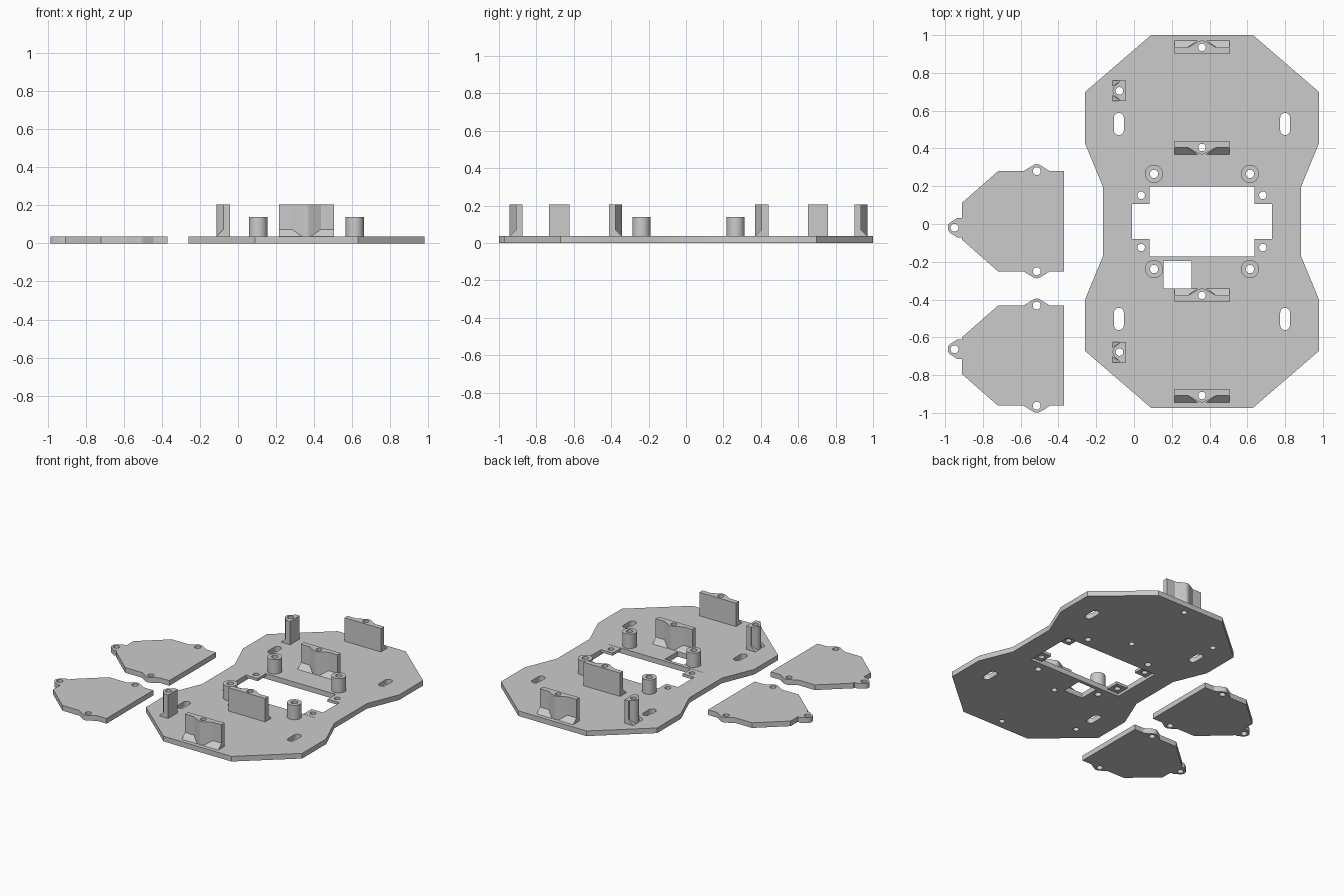
import bpy, bmesh, math

if "Cube" in bpy.data.objects:
    bpy.data.objects.remove(bpy.data.objects["Cube"])

T = 0.037           # plate thickness
TOP = 0.205         # bracket height
CX, CY = 0.36, 0.0135   # centre of the main plate

grey = bpy.data.materials.new("light grey plastic")
grey.diffuse_color = (0.6, 0.6, 0.6, 1)
grey.use_nodes = True
grey.node_tree.nodes["Principled BSDF"].inputs["Base Color"].default_value = grey.diffuse_color


def arc(cx, cy, r, a0, a1, n):
    """Points on an arc, angles in degrees."""
    return [(cx + r * math.cos(math.radians(a0 + (a1 - a0) * i / n)),
             cy + r * math.sin(math.radians(a0 + (a1 - a0) * i / n))) for i in range(n + 1)]


def circle(x, y, r, n=24):
    return arc(x, y, r, 0, 360, n)[:-1]


def slot(x, y, r, h):
    return arc(x, y + h, r, 0, 180, 10) + arc(x, y - h, r, 180, 360, 10)


def rect(x0, y0, x1, y1):
    return [(x0, y0), (x1, y0), (x1, y1), (x0, y1)]


def add_prism(bm, loops, z0, z1, bottom=True):
    """Extrude an outline (first loop) with holes (other loops)."""
    rings, edges = [], []
    for loop in loops:
        ring = [bm.verts.new((x, y, z0)) for x, y in loop]
        edges += [bm.edges.new((ring[i - 1], ring[i])) for i in range(len(ring))]
        rings.append(ring)
    res = bmesh.ops.triangle_fill(bm, use_beauty=True, edges=edges)
    caps = [f for f in res["geom"] if isinstance(f, bmesh.types.BMFace)]
    up = {v: bm.verts.new((v.co.x, v.co.y, z1)) for ring in rings for v in ring}
    for f in caps:
        bm.faces.new([up[v] for v in reversed(f.verts)])
    for ring in rings:
        for i in range(len(ring)):
            a, b = ring[i - 1], ring[i]
            bm.faces.new((a, b, up[b], up[a]))
    if not bottom:
        bmesh.ops.delete(bm, geom=caps, context='FACES_ONLY')


def finish(bm, name, loc=(0, 0, 0), rot=0):
    bmesh.ops.recalc_face_normals(bm, faces=bm.faces)
    me = bpy.data.meshes.new(name)
    bm.to_mesh(me)
    bm.free()
    me.materials.append(grey)
    ob = bpy.data.objects.new(name, me)
    bpy.context.collection.objects.link(ob)
    ob.location, ob.rotation_euler = loc, (0, 0, rot)
    bpy.ops.object.select_all(action='DESELECT')
    ob.select_set(True)
    bpy.context.view_layer.objects.active = ob
    bpy.ops.object.shade_smooth_by_angle(angle=math.radians(25))
    return ob


def prism(name, loops, z0, z1, bottom=True):
    bm = bmesh.new()
    add_prism(bm, loops, z0, z1, bottom)
    return finish(bm, name)


def bracket(name, x, y, rot, half, base):
    """Upright wall with a rounded boss on its +y side and two foot wedges."""
    r = 0.036
    bm = bmesh.new()
    a = math.degrees(math.acos(r / base))
    outline = [(-half, 0), (-half, -0.035), (half, -0.035), (half, 0), (base, 0)]
    outline += arc(0, 0, r, a, 180 - a, 8) + [(-base, 0)]
    add_prism(bm, [outline, circle(0, 0, 0.02)], T, TOP, False)
    for s in (-1, 1):
        pts = [(half, 0, T), (base, 0, T), (0.024, r, T), (half, r, T),
               (half, 0, T + r), (base, 0, T + r)]
        vs = [bm.verts.new((s * px, py, pz)) for px, py, pz in pts]
        bmesh.ops.convex_hull(bm, input=vs)
    finish(bm, name, (x, y, 0), rot)


SIGNS = [(sx, sy) for sx in (-1, 1) for sy in (-1, 1)]

# positions of the upright parts
brackets = [(CX, 0.935, 0), (CX, 0.405, math.pi), (CX, -0.378, 0), (CX, -0.908, math.pi)]
posts = [(-0.077, 0.705), (-0.077, -0.678)]
standoffs = [(CX + sx * 0.254, CY + sy * 0.252) for sx, sy in SIGNS]

# main plate: one quarter of the outline, mirrored both ways
q = [(0.27, 0.9865), (0.62, 0.685), (0.62, 0.415), (0.525, 0.185)]
outline = q + [(x, -y) for x, y in reversed(q)]
outline += [(-x, -y) for x, y in q] + [(-x, y) for x, y in reversed(q)]
loops = [[(CX + x, CY + y) for x, y in outline]]
loops.append(rect(-0.01, -0.173, 0.73, 0.198))       # central opening
loops.append(rect(0.155, -0.342, 0.305, -0.197))     # cable hole
loops += [slot(CX + sx * 0.44, CY + sy * 0.516, 0.026, 0.033) for sx, sy in SIGNS]
loops += [circle(b[0], b[1], 0.02) for b in brackets + posts]
loops += [circle(x, y, 0.022) for x, y in standoffs]
prism("main_plate", loops, 0, T)

# thin screw tabs in the corners of the opening
for sx, sy in SIGNS:
    xs = sorted((CX + sx * 0.37, CX + sx * 0.278))
    ys = sorted((CY + sy * 0.1845, CY + sy * 0.0925))
    prism("screw_tab", [rect(xs[0], ys[0], xs[1], ys[1]),
                        circle(CX + sx * 0.322, CY + sy * 0.138, 0.02)], 0.018, T)

# round standoffs
for x, y in standoffs:
    prism("standoff", [circle(x, y, 0.048, 32), circle(x, y, 0.022)], T, 0.14, False)

# wide brackets and narrow posts
for x, y, rot in brackets:
    bracket("wide_bracket", x, y, rot, 0.145, 0.075)
for x, y in posts:
    bracket("narrow_post", x, y, math.pi / 2, 0.054, 0.047)

# two side covers, mirror images of each other
EX, H, TX, TY = -0.515, 0.265, -0.95, -0.034
ear = [(EX + 0.07, H)] + arc(EX, H, 0.037, 58, 122, 6) + [(EX - 0.07, H)]
half = [(-0.37, H)] + ear + [(-0.72, H), (-0.91, 0.098)]
tab = [(-0.91, TY + 0.052), (-0.935, TY + 0.052)]
tab += arc(TX, TY, 0.036, 115, 245, 12) + [(x, 2 * TY - y) for x, y in reversed(tab)]
cover = half + tab + [(x, -y) for x, y in reversed(half)]
for cy, s in ((0.0145, 1), (-0.697, -1)):
    loops = [cover, circle(EX, H, 0.021), circle(EX, -H, 0.021), circle(TX, TY, 0.021)]
    prism("side_cover", [[(x, cy + s * y) for x, y in lp] for lp in loops], 0, T)
